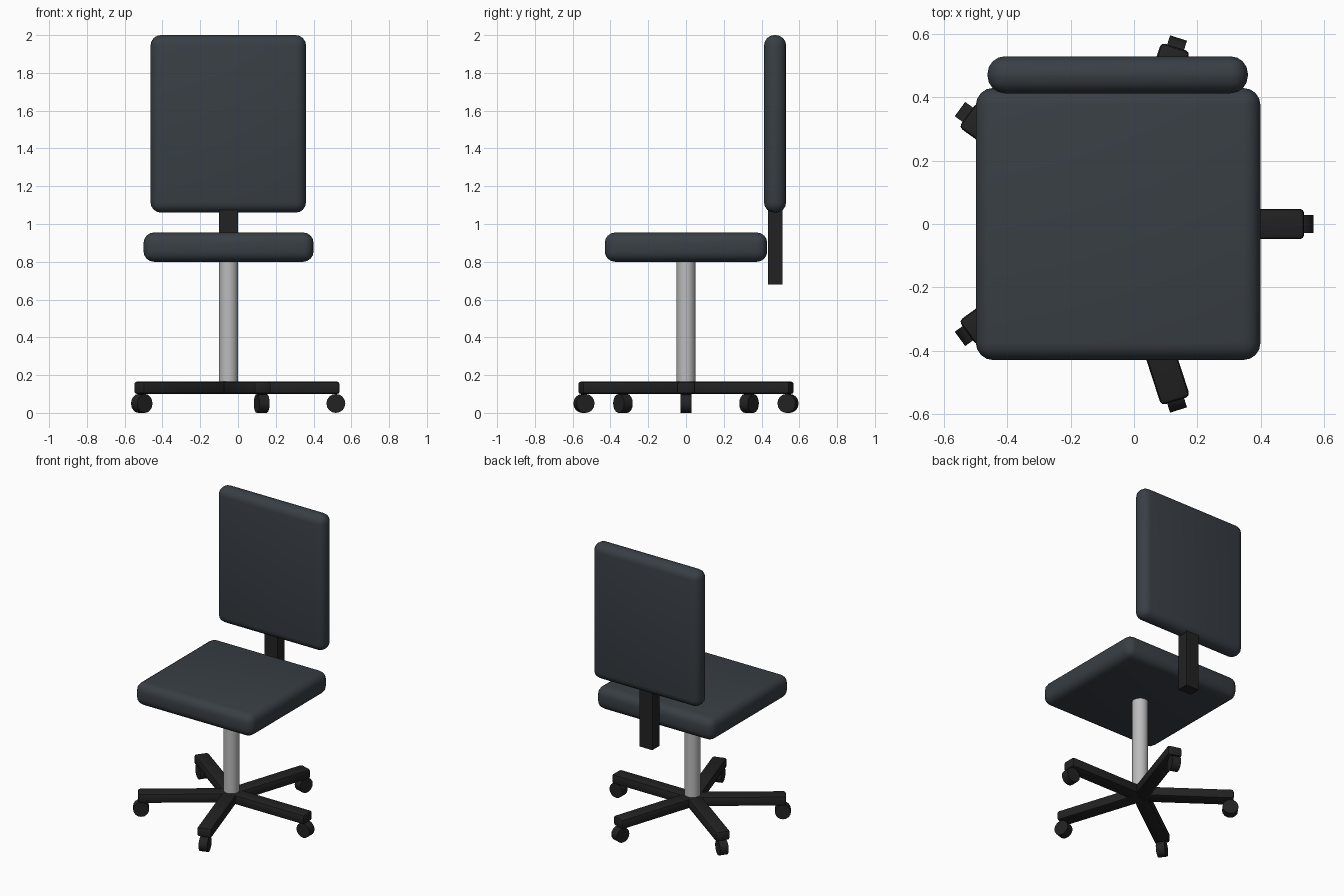
import bpy, math
from mathutils import Matrix, Vector

if "Cube" in bpy.data.objects:
    bpy.data.objects.remove(bpy.data.objects["Cube"])

CX = -0.05  # x of the column axis


def material(name, rgb):
    m = bpy.data.materials.new(name)
    m.diffuse_color = (*rgb, 1)
    m.use_nodes = True
    m.node_tree.nodes["Principled BSDF"].inputs["Base Color"].default_value = m.diffuse_color
    return m


FABRIC = material("slate fabric", (0.040, 0.049, 0.059))
PLASTIC = material("black plastic", (0.016, 0.016, 0.016))
METAL = material("grey metal", (0.50, 0.50, 0.50))


def finish(name, mat, bevel=0, segments=3, smooth=True):
    ob = bpy.context.object
    ob.name = name
    ob.data.materials.append(mat)
    bpy.ops.object.transform_apply(location=True, rotation=True, scale=True)
    if bevel:
        mod = ob.modifiers.new("bevel", 'BEVEL')
        mod.width = bevel
        mod.segments = segments
        mod.limit_method = 'ANGLE'
        bpy.ops.object.modifier_apply(modifier=mod.name)
    if smooth:
        bpy.ops.object.shade_smooth_by_angle(angle=math.radians(35))
    return ob


def box(name, lo, hi, mat, bevel=0, segments=3):
    lo, hi = Vector(lo), Vector(hi)
    bpy.ops.mesh.primitive_cube_add(size=1, location=(lo + hi) / 2)
    bpy.context.object.scale = hi - lo
    return finish(name, mat, bevel, segments)


# Cushions
box("seat", (-0.50, -0.43, 0.80), (0.40, 0.43, 0.955), FABRIC, 0.055, 4)
box("backrest", (-0.463, 0.413, 1.06), (0.36, 0.53, 2.0), FABRIC, 0.055, 4)

# Upright bar behind the seat
box("back_support", (-0.10, 0.434, 0.68), (0.0, 0.512, 1.12), PLASTIC)

# Gas column
bpy.ops.mesh.primitive_cylinder_add(vertices=32, radius=0.05, depth=0.67,
                                    location=(CX, 0, 0.485))
finish("column", METAL)

# Five legs with wheels, spread around the column
for i in range(5):
    turn = Matrix.Translation((CX, 0, 0)) @ Matrix.Rotation(i * math.tau / 5, 4, 'Z')
    leg = box(f"base_leg_{i + 1}", (0, -0.048, 0.10), (0.588, 0.048, 0.166), PLASTIC, 0.014, 2)
    leg.data.transform(turn)
    bpy.ops.mesh.primitive_cylinder_add(vertices=16, radius=0.05, depth=0.056,
                                        location=(0.568, 0, 0.05),
                                        rotation=(math.pi / 2, 0, 0))
    wheel = finish(f"wheel_{i + 1}", PLASTIC)
    wheel.data.transform(turn)
